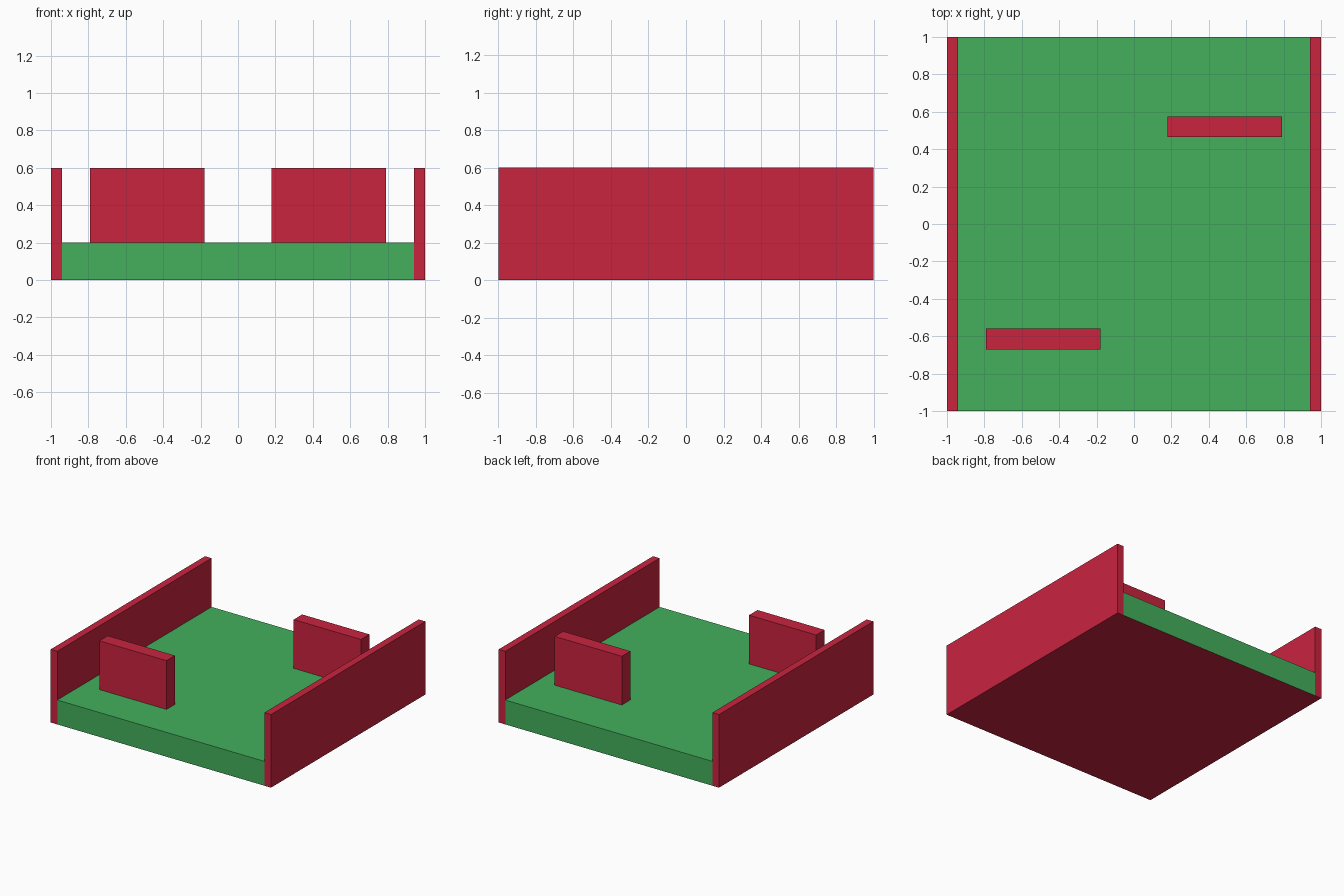
import bpy, bmesh

if "Cube" in bpy.data.objects:
    bpy.data.objects.remove(bpy.data.objects["Cube"])


def material(name, rgb):
    """Flat colour given as 0-255 sRGB, stored as linear."""
    def lin(c):
        c /= 255
        return c / 12.92 if c <= 0.04045 else ((c + 0.055) / 1.055) ** 2.4
    mat = bpy.data.materials.new(name)
    mat.diffuse_color = (*[lin(c) for c in rgb], 1)
    mat.use_nodes = True
    mat.node_tree.nodes["Principled BSDF"].inputs["Base Color"].default_value = mat.diffuse_color
    return mat


red = material("red", (201, 35, 63))
green = material("green", (67, 176, 92))


def box(name, x, y, z, *mats):
    """Box spanning the given (min, max) ranges."""
    bm = bmesh.new()
    bmesh.ops.create_cube(bm, size=1)
    for v in bm.verts:
        v.co = [lo + (c + 0.5) * (hi - lo) for c, (lo, hi) in zip(v.co, (x, y, z))]
    mesh = bpy.data.meshes.new(name)
    bm.to_mesh(mesh)
    bm.free()
    for m in mats:
        mesh.materials.append(m)
    obj = bpy.data.objects.new(name, mesh)
    bpy.context.collection.objects.link(obj)
    return obj


# floor slab: green, with a red underside
floor = box("floor", (-0.94, 0.94), (-1, 1), (0, 0.2), green, red)
for p in floor.data.polygons:
    p.material_index = 1 if p.normal.z < -0.5 else 0

# full-length side walls
box("left_wall", (-1, -0.94), (-1, 1), (0, 0.6), red)
box("right_wall", (0.94, 1), (-1, 1), (0, 0.6), red)

# two free-standing barriers on the floor
box("front_barrier", (-0.79, -0.18), (-0.67, -0.56), (0.2, 0.6), red)
box("back_barrier", (0.18, 0.79), (0.465, 0.575), (0.2, 0.6), red)
